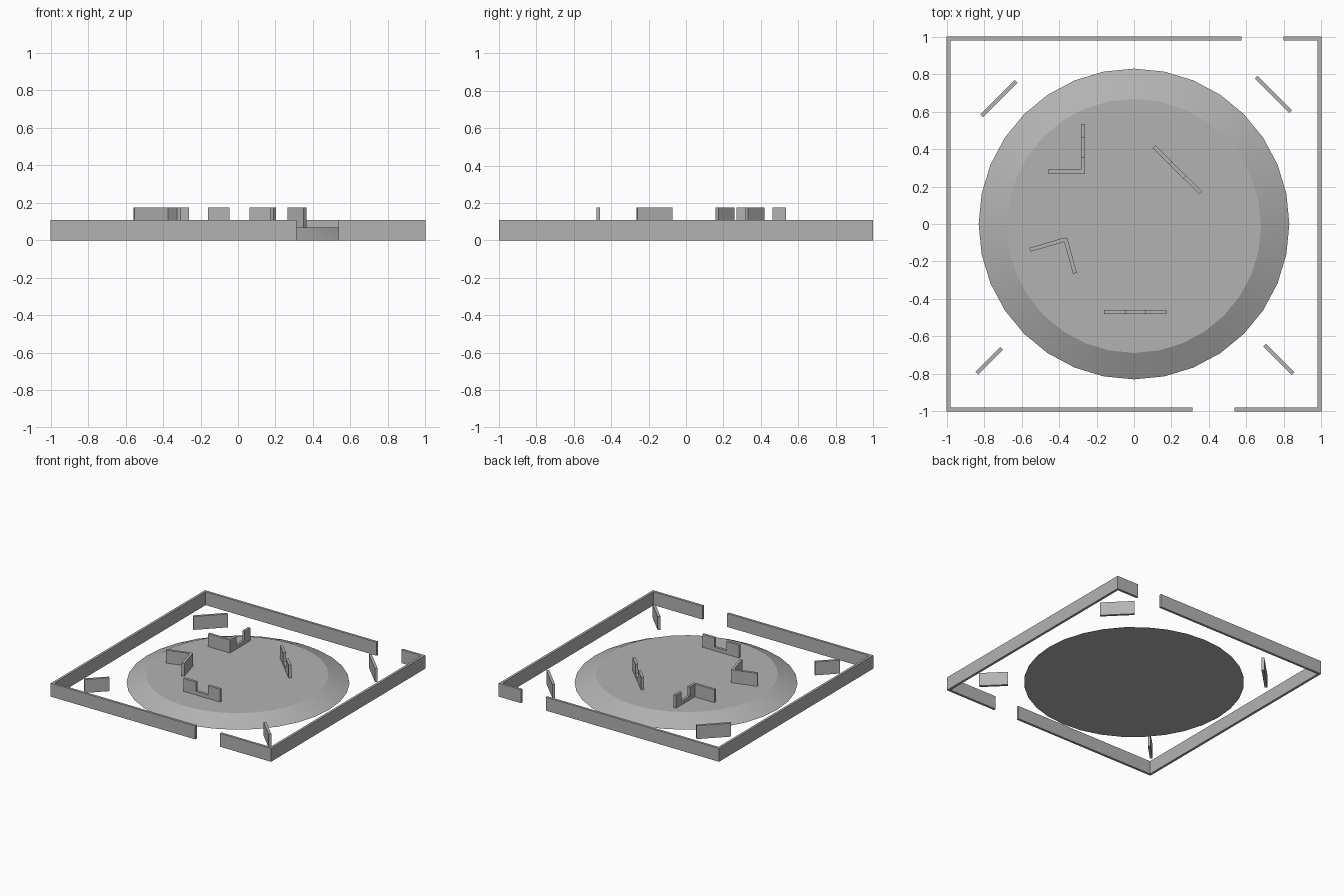
import bpy, bmesh, math
from mathutils import Vector

if "Cube" in bpy.data.objects:
    bpy.data.objects.remove(bpy.data.objects["Cube"])

WALL_H = 0.11              # outer wall and corner panels
DECK, TOP, SILL = 0.07, 0.176, 0.10   # mound top, inner wall top, notch floor

stone = bpy.data.materials.new("dark_grey")
stone.diffuse_color = (0.45, 0.45, 0.45, 1)
stone.use_nodes = True
stone.node_tree.nodes["Principled BSDF"].inputs["Base Color"].default_value = stone.diffuse_color


def extrude(name, pts, offset):
    """Solid made by pushing a flat polygon along an offset vector."""
    bm = bmesh.new()
    face = bm.faces.new([bm.verts.new(p) for p in pts])
    res = bmesh.ops.extrude_face_region(bm, geom=[face], use_keep_orig=True)
    moved = [e for e in res["geom"] if isinstance(e, bmesh.types.BMVert)]
    bmesh.ops.translate(bm, verts=moved, vec=offset)
    bmesh.ops.recalc_face_normals(bm, faces=bm.faces)
    mesh = bpy.data.meshes.new(name)
    bm.to_mesh(mesh)
    bm.free()
    mesh.materials.append(stone)
    ob = bpy.data.objects.new(name, mesh)
    bpy.context.collection.objects.link(ob)
    return ob


def panel(name, a, b, z0, z1, t=0.021, notch=None):
    """Upright wall along centreline a-b, with an optional notch (start, end)."""
    a, b = Vector((*a, 0)), Vector((*b, 0))
    length = (b - a).length
    along = (b - a).normalized()
    side = Vector((-along.y, along.x, 0)) * t
    prof = [(0, z0), (length, z0), (length, z1)]
    if notch:
        s, e = notch
        prof += [(e, z1), (e, SILL), (s, SILL), (s, z1)]
    prof.append((0, z1))
    pts = [a + along * s - side / 2 + Vector((0, 0, z)) for s, z in prof]
    return extrude(name, pts, side)


# Outer wall: two bracket shapes leaving a front and a back gateway
def bracket(name, sx, back_x, front_x, t=0.02):
    x, i = sx, sx * (1 - t)
    j = 1 - t
    pts = [(back_x, 1), (x, 1), (x, -1), (front_x, -1),
           (front_x, -j), (i, -j), (i, j), (back_x, j)]
    extrude(name, [(px, py, 0) for px, py in pts], (0, 0, WALL_H))


bracket("outer_wall_left", -1, 0.573, 0.312)
bracket("outer_wall_right", 1, 0.798, 0.536)

# Central mound with smooth sloped rim and a crisp flat top
bpy.ops.mesh.primitive_cone_add(vertices=32, radius1=0.829, radius2=0.678,
                                depth=DECK, location=(0, 0, DECK / 2))
mound = bpy.context.object
mound.name = "mound"
mound.data.materials.append(stone)
for v in mound.data.vertices:
    if v.co.z > 0:
        v.co.y -= 0.01
bpy.ops.object.shade_smooth_by_angle(angle=math.radians(18))

# Diagonal corner panels: centre, slope sign, length
corners = {
    "front_left": (-0.772, -0.73, 1, 0.188),
    "front_right": (0.773, -0.722, -1, 0.216),
    "back_left": (-0.720, 0.669, 1, 0.26),
    "back_right": (0.744, 0.692, -1, 0.26),
}
for key, (x, y, s, length) in corners.items():
    h = length / 2 * 0.7071
    panel("corner_panel_" + key, (x - h, y - s * h), (x + h, y + s * h), 0, WALL_H)

# Notched straight barriers on the mound
panel("front_barrier", (-0.16, -0.469), (0.173, -0.469), DECK, TOP, notch=(0.114, 0.222))
panel("diagonal_barrier", (0.107, 0.412), (0.357, 0.166), DECK, TOP, notch=(0.125, 0.23))

# L-shaped barrier, notched on its long arm
panel("corner_barrier_long", (-0.273, 0.27), (-0.273, 0.534), DECK, TOP, notch=(0.086, 0.192))
panel("corner_barrier_short", (-0.460, 0.28), (-0.283, 0.28), DECK, TOP)

# Plain rotated L-shaped barrier
panel("angled_barrier_left", (-0.555, -0.138), (-0.369, -0.083), DECK, TOP)
panel("angled_barrier_right", (-0.367, -0.075), (-0.315, -0.263), DECK, TOP)
